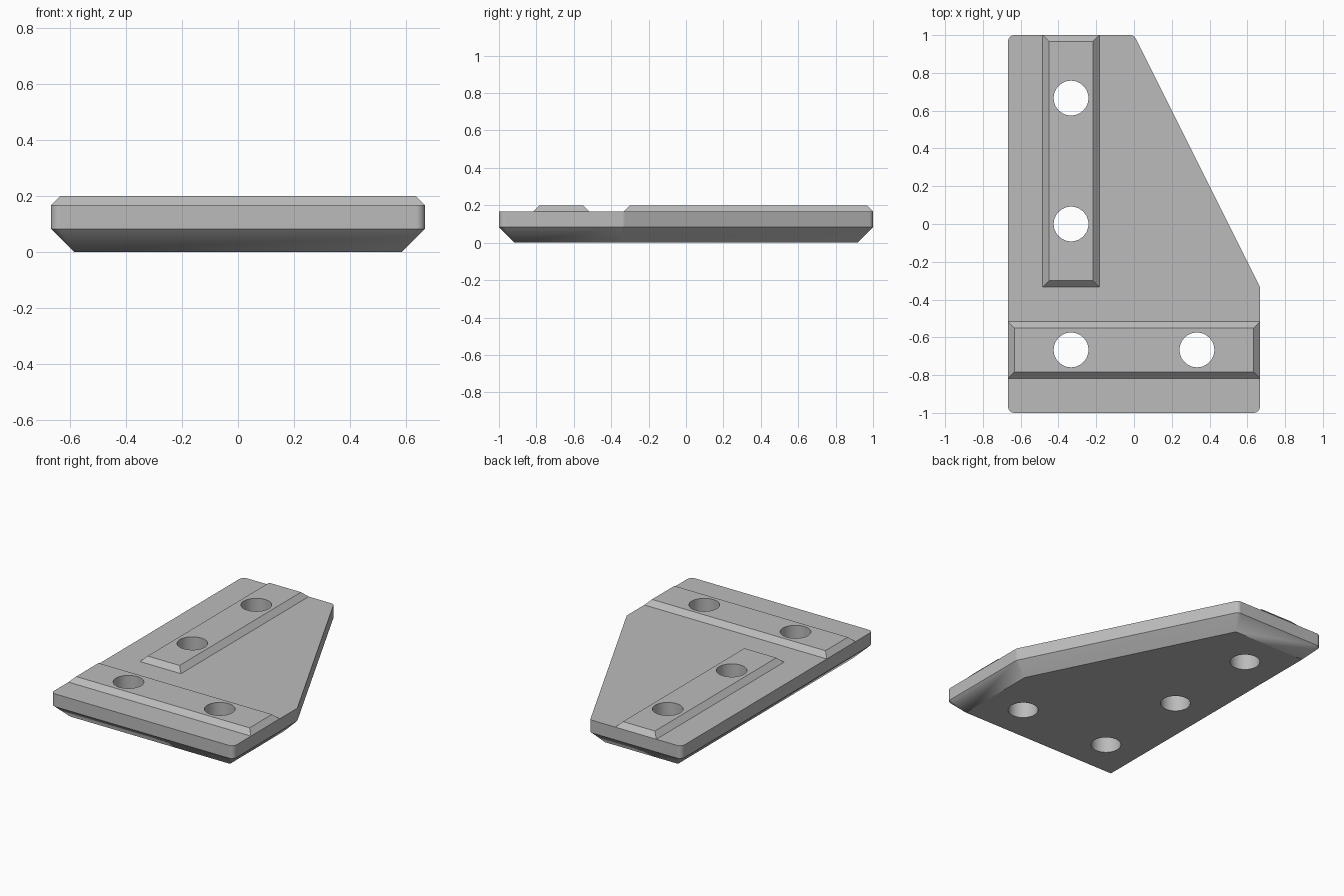
import bpy
import bmesh
import math
from mathutils import Vector

if "Cube" in bpy.data.objects:
    bpy.data.objects.remove(bpy.data.objects["Cube"], do_unlink=True)

THIRD = 1 / 3
TOP, RIDGE, CHAMFER = 0.167, 0.2, 0.083
HOLE_RADIUS, CORNER_RADIUS = 0.092, 0.033

grey = bpy.data.materials.new("plain grey")
grey.use_nodes = True
colour = (0.5, 0.5, 0.5, 1)
grey.diffuse_color = colour
grey.node_tree.nodes["Principled BSDF"].inputs["Base Color"].default_value = colour


def corner_normals(points, i):
    """Outward normals of the edges before and after a corner."""
    a, b, c = points[i - 1], points[i], points[(i + 1) % len(points)]
    return [Vector((d.y, -d.x)).normalized() for d in (b - a, c - b)]


def inset(points, distance):
    """Mitred inward offset of a counter-clockwise outline."""
    result = []
    for i, p in enumerate(points):
        n1, n2 = corner_normals(points, i)
        result.append(p - (n1 + n2) * distance / (1 + n1.dot(n2)))
    return result


def fillet(points, radius, steps=6):
    """Round every corner, with steps + 1 points per corner."""
    result = []
    for i, centre in enumerate(inset(points, radius)):
        n1, n2 = corner_normals(points, i)
        for s in range(steps + 1):
            result.append(centre + n1.slerp(n2, s / steps) * radius)
    return result


def loft(name, layers):
    """Skin a stack of (outline, height) layers into a closed solid."""
    bm = bmesh.new()
    rings = [[bm.verts.new((p.x, p.y, z)) for p in outline] for outline, z in layers]
    count = len(rings[0])
    for low, high in zip(rings, rings[1:]):
        for i in range(count):
            j = (i + 1) % count
            bm.faces.new((low[i], low[j], high[j], high[i]))
    bm.faces.new(rings[0][::-1])
    bm.faces.new(rings[-1])
    bmesh.ops.remove_doubles(bm, verts=bm.verts, dist=0.0001)
    bmesh.ops.recalc_face_normals(bm, faces=bm.faces)
    mesh = bpy.data.meshes.new(name)
    bm.to_mesh(mesh)
    bm.free()
    mesh.materials.append(grey)
    obj = bpy.data.objects.new(name, mesh)
    bpy.context.collection.objects.link(obj)
    return obj


def ridge(name, x1, x2, y1, y2):
    """Raised strip with sloping edges."""
    base = [Vector(p) for p in ((x1, y1), (x2, y1), (x2, y2), (x1, y2))]
    return loft(name, [(base, TOP), (inset(base, RIDGE - TOP), RIDGE)])


# Plate with rounded corners and a chamfered underside
outline = [Vector(p) for p in
           ((-2 * THIRD, -1), (2 * THIRD, -1), (2 * THIRD, -THIRD), (0, 1), (-2 * THIRD, 1))]
rounded = fillet(outline, CORNER_RADIUS)
underside = [p for p in inset(outline, CHAMFER) for _ in range(7)]
plate = loft("corner_plate", [(underside, 0), (rounded, CHAMFER), (rounded, TOP)])

# Two raised ridges
long_ridge = ridge("long_ridge", -THIRD - 0.15, -THIRD + 0.15, -THIRD, 1)
cross_ridge = ridge("cross_ridge", -2 * THIRD, 2 * THIRD, -0.817, -0.517)

# Screw holes, each cut through the plate and the ridge above it
holes = [(-THIRD, 2 * THIRD, long_ridge), (-THIRD, 0, long_ridge),
         (-THIRD, -2 * THIRD, cross_ridge), (THIRD, -2 * THIRD, cross_ridge)]
for x, y, strip in holes:
    bpy.ops.mesh.primitive_cylinder_add(vertices=48, radius=HOLE_RADIUS, depth=1, location=(x, y, 0))
    cutter = bpy.context.object
    cutter.name = "hole_cutter"
    cutter.hide_render = True
    cutter.data.materials.append(grey)
    for target in (plate, strip):
        cut = target.modifiers.new("hole", "BOOLEAN")
        cut.operation = "DIFFERENCE"
        cut.solver = "EXACT"
        cut.object = cutter
        bpy.context.view_layer.objects.active = target
        bpy.ops.object.modifier_apply(modifier=cut.name)
    bpy.data.objects.remove(cutter, do_unlink=True)

# Smooth the holes and rounded corners, keep all other edges crisp
for obj in (plate, long_ridge, cross_ridge):
    bpy.ops.object.select_all(action="DESELECT")
    obj.select_set(True)
    bpy.context.view_layer.objects.active = obj
    bpy.ops.object.shade_smooth_by_angle(angle=math.radians(20))
    weighted = obj.modifiers.new("flat faces", "WEIGHTED_NORMAL")
    weighted.keep_sharp = True
